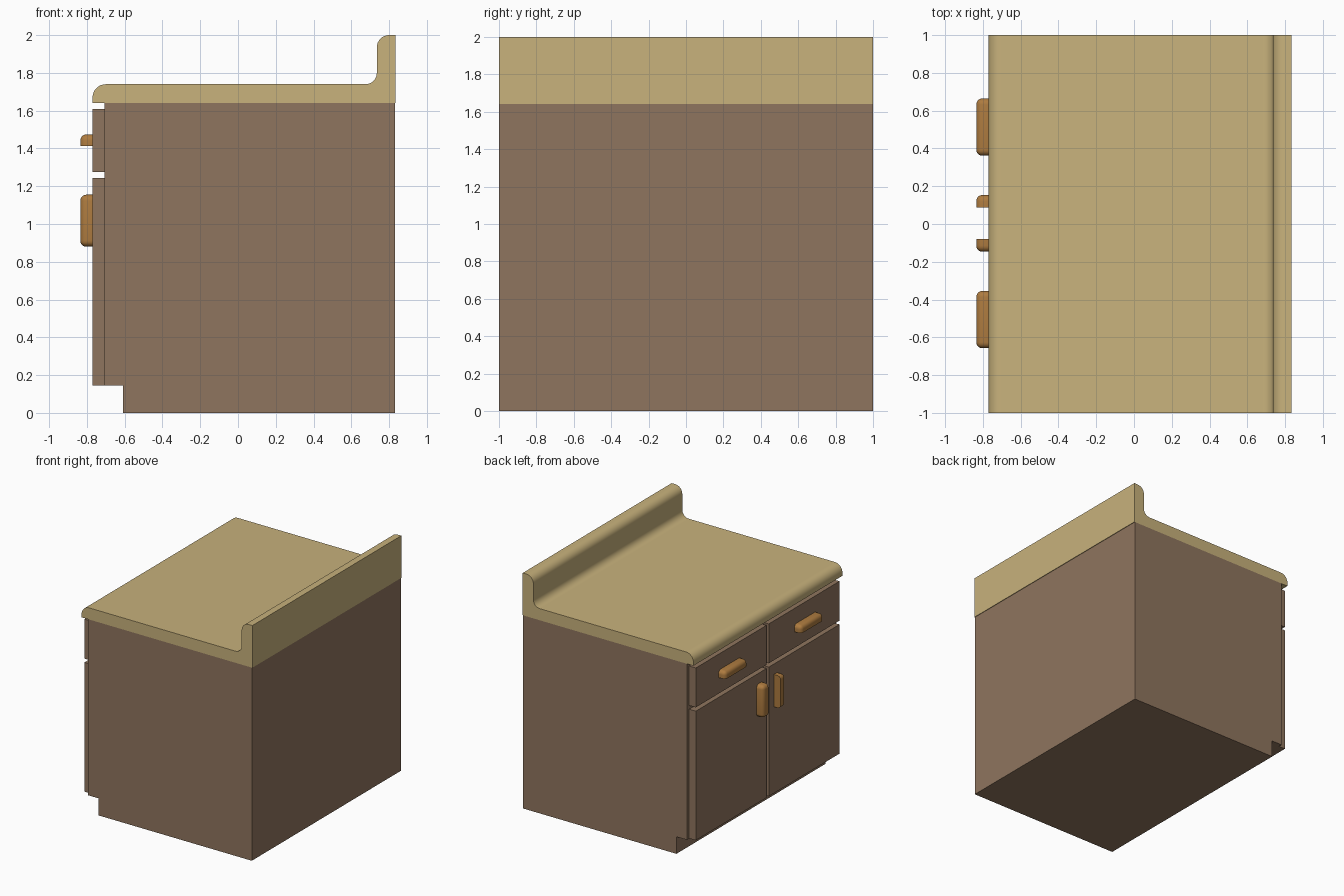
import bpy, bmesh, math

if "Cube" in bpy.data.objects:
    bpy.data.objects.remove(bpy.data.objects["Cube"])

def material(name, rgb):
    m = bpy.data.materials.new(name)
    m.diffuse_color = (*rgb, 1)
    m.use_nodes = True
    m.node_tree.nodes["Principled BSDF"].inputs["Base Color"].default_value = m.diffuse_color
    return m

BROWN = material("brown_wood", (0.275, 0.178, 0.112))
TAN = material("tan_counter", (0.578, 0.445, 0.202))
ORANGE = material("amber_handle", (0.42, 0.198, 0.05))

def finish(name, bm, mat, smooth=False):
    bmesh.ops.recalc_face_normals(bm, faces=bm.faces)
    me = bpy.data.meshes.new(name)
    bm.to_mesh(me)
    bm.free()
    me.materials.append(mat)
    ob = bpy.data.objects.new(name, me)
    bpy.context.collection.objects.link(ob)
    if smooth:
        bpy.ops.object.select_all(action='DESELECT')
        ob.select_set(True)
        bpy.context.view_layer.objects.active = ob
        bpy.ops.object.shade_smooth_by_angle(angle=math.radians(35))
    return ob

def extrude_profile(name, pts, mat, smooth=False):
    """Extrude an x-z outline across the full depth."""
    bm = bmesh.new()
    face = bm.faces.new([bm.verts.new((x, -1, z)) for x, z in pts])
    new = bmesh.ops.extrude_face_region(bm, geom=[face])["geom"]
    bmesh.ops.translate(bm, vec=(0, 2, 0),
                        verts=[v for v in new if isinstance(v, bmesh.types.BMVert)])
    return finish(name, bm, mat, smooth)

def box_bm(lo, hi):
    bm = bmesh.new()
    bmesh.ops.create_cube(bm, size=1)
    for v in bm.verts:
        v.co = [(a + b) / 2 + c * (b - a) for a, b, c in zip(lo, hi, v.co)]
    return bm

def arc(cx, cz, r, a0, a1, n=8):
    return [(cx + r * math.cos(math.radians(a0 + (a1 - a0) * i / n)),
             cz + r * math.sin(math.radians(a0 + (a1 - a0) * i / n))) for i in range(n + 1)]

def handle(name, lo, hi, flat_axis, flat_value):
    """Pull with rounded edges except around its back and its flat grip side."""
    bm = box_bm(lo, hi)
    def on(e, axis, value):
        return all(abs(v.co[axis] - value) < 1e-4 for v in e.verts)
    edges = [e for e in bm.edges
             if not on(e, 0, hi[0]) and not on(e, flat_axis, flat_value)]
    bmesh.ops.bevel(bm, geom=edges, offset=0.032, segments=5, profile=0.5, affect='EDGES')
    return finish(name, bm, ORANGE, True)

# cabinet body with toe kick
extrude_profile("cabinet_body", [(-0.61, 0), (0.83, 0), (0.83, 1.641), (-0.708, 1.641),
                                 (-0.708, 0.145), (-0.61, 0.145)], BROWN)

# countertop with rounded nose, cove and backsplash
extrude_profile("countertop",
                [(-0.77, 1.641), (0.835, 1.641), (0.835, 2.0)]
                + arc(0.80, 1.935, 0.065, 90, 180)
                + arc(0.675, 1.80, 0.06, 0, -90)
                + arc(-0.70, 1.74 - 0.07, 0.07, 90, 180), TAN, True)

# doors, drawers and handles, mirrored about the centre gap
CY = 0.0035
for side, s in (("left", 1), ("right", -1)):
    def span(a, b):
        return sorted((CY + s * a, CY + s * b))
    y0, y1 = span(0.015, 0.965)
    for part, z0, z1 in (("door", 0.145, 1.243), ("drawer", 1.275, 1.61)):
        finish(f"{side}_{part}", box_bm((-0.77, y0, z0), (-0.708, y1, z1)), BROWN)
    y0, y1 = span(0.358, 0.661)
    handle(f"{side}_drawer_handle", (-0.835, y0, 1.413), (-0.77, y1, 1.474), 2, 1.413)
    y0, y1 = span(0.083, 0.15)
    handle(f"{side}_door_handle", (-0.835, y0, 0.88), (-0.77, y1, 1.155), 1, CY + s * 0.083)
